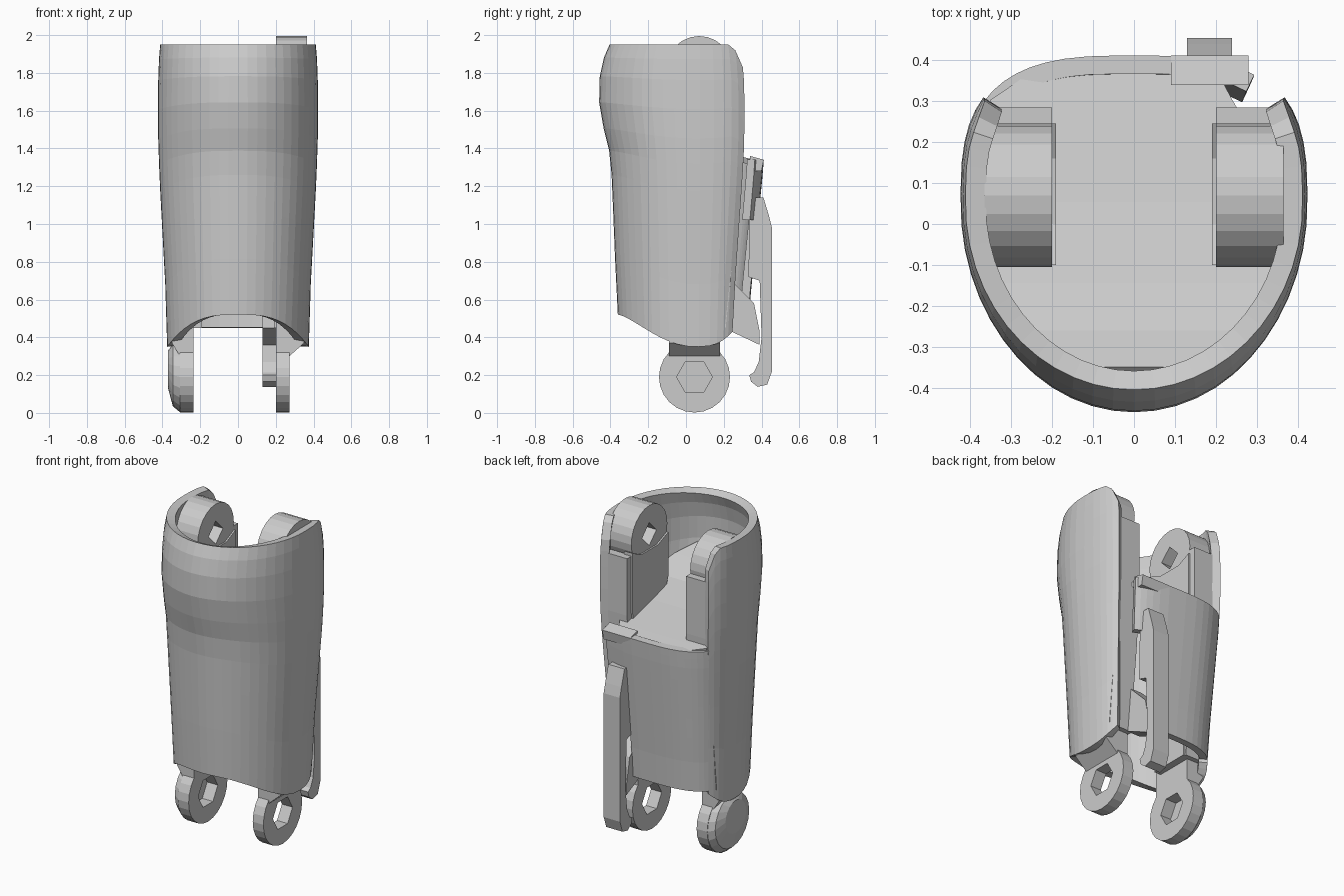
import bpy, bmesh, math

if "Cube" in bpy.data.objects:
    bpy.data.objects.remove(bpy.data.objects["Cube"])

# z, half width, front y, back y of the oval shell
ROWS = [(0.50, .375, -.36, .33), (0.80, .392, -.375, .36), (1.05, .405, -.385, .385),
        (1.25, .416, -.393, .405), (1.38, .42, -.405, .415), (1.50, .424, -.435, .42),
        (1.64, .424, -.46, .42), (1.78, .422, -.457, .415), (1.88, .418, -.435, .40),
        (1.95, .412, -.405, .385)]


def make(name, verts, faces):
    me = bpy.data.meshes.new(name)
    me.from_pydata(verts, [], faces)
    bm = bmesh.new()
    bm.from_mesh(me)
    bmesh.ops.recalc_face_normals(bm, faces=bm.faces)
    bm.to_mesh(me)
    bm.free()
    ob = bpy.data.objects.new(name, me)
    bpy.context.collection.objects.link(ob)
    return ob


def section(z):
    z = max(ROWS[0][0], min(ROWS[-1][0], z))
    for a, b in zip(ROWS, ROWS[1:]):
        if z <= b[0]:
            t = (z - a[0]) / (b[0] - a[0])
            return [a[k] + t * (b[k] - a[k]) for k in (1, 2, 3)]


def shell_point(deg, z):
    w, front, back = section(z)
    c, s = math.cos(math.radians(deg)), math.sin(math.radians(deg))
    e = 2 / 3 if s > 0 else 1.0
    x = math.copysign(abs(c) ** e, c) * w
    y = .05 + (abs(s) ** e * (back - .05) if s > 0 else s * (.05 - front))
    return (x, y, z)


def wall(name, a0, a1, n, low, high, thick):
    verts, m = [], len(ROWS)
    for r in range(m):
        f = (ROWS[r][0] - .5) / 1.45
        for i in range(n + 1):
            a = a0 + (a1 - a0) * i / n
            verts.append(shell_point(a, low(a) + (high(a) - low(a)) * f))
    k = n + 1
    faces = [(r * k + i, r * k + i + 1, (r + 1) * k + i + 1, (r + 1) * k + i)
             for r in range(m - 1) for i in range(n)]
    me = bpy.data.meshes.new(name)
    me.from_pydata(verts, [], faces)
    ob = bpy.data.objects.new(name, me)
    bpy.context.collection.objects.link(ob)
    mod = ob.modifiers.new("thickness", 'SOLIDIFY')
    mod.thickness, mod.offset = thick, -1
    return ob


def prism(name, outline, lo, hi, axis):
    # outline is (y, z) for axis x and (x, z) for axis y
    n = len(outline)
    put = (lambda d, p: (d, p[0], p[1])) if axis == 'x' else (lambda d, p: (p[0], d, p[1]))
    verts = [put(d, p) for d in (lo, hi) for p in outline]
    faces = [tuple(range(n)), tuple(range(n, 2 * n))]
    faces += [(i, (i + 1) % n, (i + 1) % n + n, i + n) for i in range(n)]
    return make(name, verts, faces)


def ring(name, y, z, r, hole, sides, x0, x1, n=24):
    # round plate with a polygon hole
    seg = 2 * math.pi / sides
    verts = []
    for x in (x0, x1):
        for inner in (False, True):
            for i in range(n):
                a = 2 * math.pi * i / n
                q = hole * math.cos(seg / 2) / math.cos(a % seg - seg / 2) if inner else r
                verts.append((x, y + q * math.cos(a), z + q * math.sin(a)))
    faces = []
    for i in range(n):
        j = (i + 1) % n
        for p, q in ((0, n), (n, 3 * n), (3 * n, 2 * n), (2 * n, 0)):
            faces.append((p + i, p + j, q + j, q + i))
    return make(name, verts, faces)


# front shell wrapping round both sides
def hem(a):
    s = abs(math.cos(math.radians(a)))
    return .52 - .17 * s ** 3


def rim(a):
    edge = min(abs(a - 144), abs(a - 396))
    return 1.95 - .12 * max(0, 1 - edge / 14) ** 2


wall("front_shell", 144, 396, 36, hem, rim, .05)

# back panel, with its upper corner reaching across above the bar slot
wall("back_panel", 78, 145, 10, lambda a: .45, lambda a: 1.34, .045)
wall("back_panel_corner", 54, 78, 4, lambda a: 1.02, lambda a: 1.34, .045)

# sloping floor inside the upper opening
strip = [(.375, 1.32, -.24, .20), (.30, 1.34, -.35, .24), (.05, 1.40, -.385, .385),
         (-.15, 1.46, -.34, .34), (-.27, 1.55, -.26, .26), (-.36, 1.64, -.13, .13)]
verts = [(x, y, z) for y, z, l, r in strip for x in (l, r)]
floor = make("inner_floor", verts,
             [(2 * i, 2 * i + 1, 2 * i + 3, 2 * i + 2) for i in range(len(strip) - 1)])
mod = floor.modifiers.new("thickness", 'SOLIDIFY')
mod.thickness, mod.offset = .03, 0

# inner frame, hinge ears and top lugs on each side
for s, side, top in ((1, "right", 1.82), (-1, "left", 1.775)):
    xi = .2 if s > 0 else .235
    ring(side + "_hinge_ear", .045, .19, .188, .095, 6, s * xi, s * (xi + .072))
    prism(side + "_ear_wedge", [(s * xi, .30), (s * (xi + .072), .30), (s * .35, .37),
                                (s * .35, .52), (s * xi, .52)], -.09, .18, 'y')
    prism(side + "_inner_rail", [(-.05, .45), (.20, .45), (.245, 1.40), (.245, top - .05),
                                 (.16, top - .09), (0, top - .09), (-.10, top - .05),
                                 (-.10, 1.50), (-.05, 1.36)], s * .19, s * .25, 'x')
    prism(side + "_rear_flange", [(.17, .45), (.21, .45), (.265, 1.0), (.285, 1.4),
                                  (.285, 1.75), (.235, 1.75), (.235, 1.4), (.22, 1.0)],
          s * .20, s * .355, 'x')
    ring(side + "_top_lug", .07, top, .175, .07, 4, s * .2, s * .365)

# cap that closes the left hinge from outside
n = 20
rim_pts = [(x, .045 + r * math.cos(2 * math.pi * i / n), z + r * math.sin(2 * math.pi * i / n))
           for x, r, z in ((-.3075, .186, .19), (-.345, .165, .20), (-.37, .10, .23))
           for i in range(n)]
faces = [tuple(range(n)), tuple(range(2 * n, 3 * n))]
faces += [(k * n + i, k * n + (i + 1) % n, (k + 1) * n + (i + 1) % n, (k + 1) * n + i)
          for k in range(2) for i in range(n)]
make("left_hinge_cap", rim_pts, faces)

# rear bar with hooked foot
prism("rear_bar", [(.455, .22), (.455, .98), (.44, 1.04), (.41, 1.14), (.34, 1.14), (.33, .72),
                   (.39, .70), (.40, .4), (.385, .27), (.36, .215), (.335, .20), (.345, .165),
                   (.38, .138), (.43, .15)], .13, .24, 'x')

# bracket above the bar, and a lower tie
prism("bar_bracket", [(.34, 1.28), (.40, 1.28), (.412, 1.34), (.34, 1.36)], .09, .28, 'x')
prism("bar_tie", [(.20, .45), (.39, .36), (.39, .43), (.36, .58), (.22, .72)], .13, .22, 'x')
